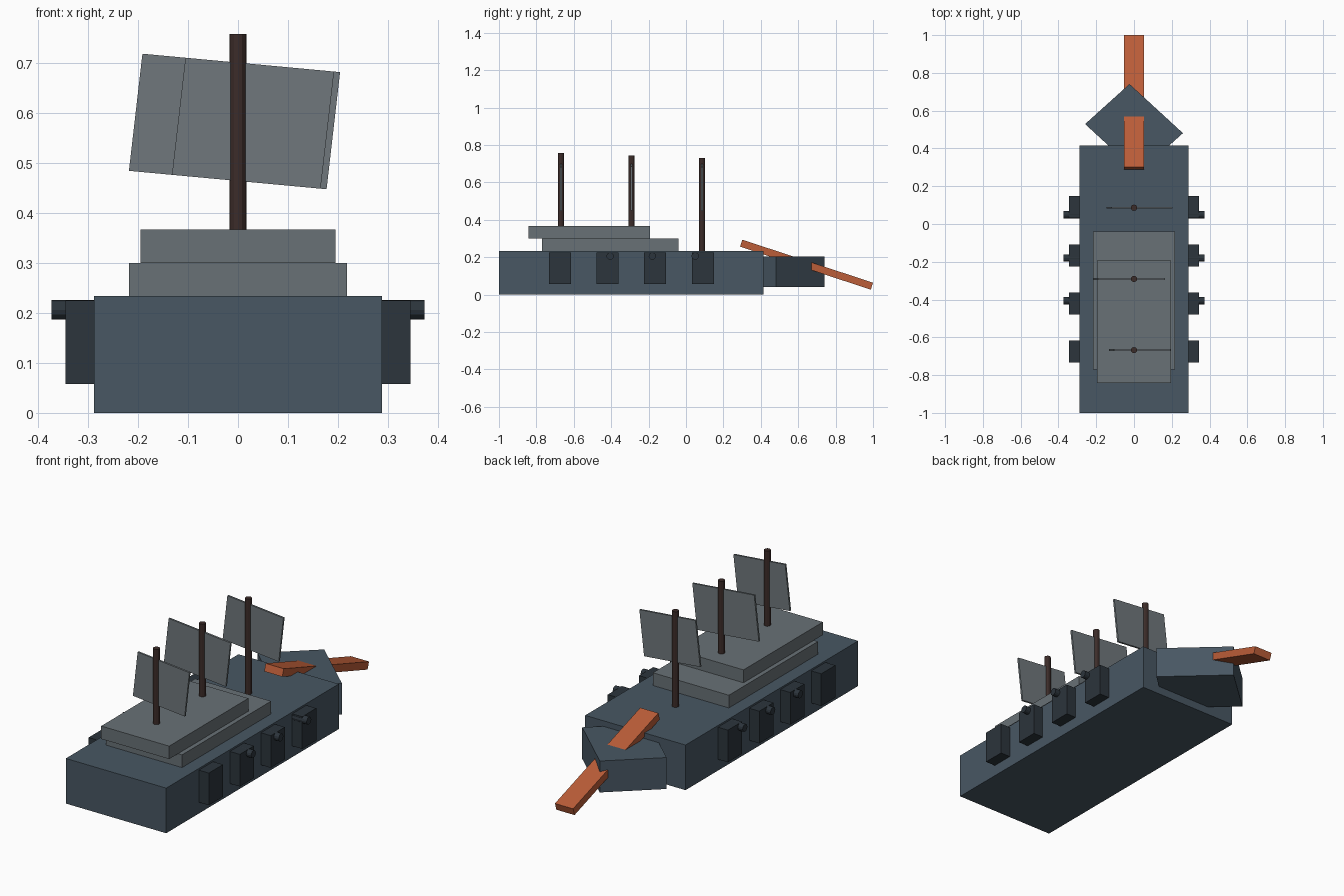
import bpy
import bmesh
import math
from mathutils import Matrix

if "Cube" in bpy.data.objects:
    bpy.data.objects.remove(bpy.data.objects["Cube"])


def material(name, rgb):
    m = bpy.data.materials.new(name)
    m.diffuse_color = (*rgb, 1)
    m.use_nodes = True
    m.node_tree.nodes["Principled BSDF"].inputs["Base Color"].default_value = m.diffuse_color
    return m


HULL = material("hull_slate", (0.065, 0.095, 0.125))
DECK = material("deck_grey", (0.14, 0.165, 0.18))
SAIL = material("sail_grey", (0.16, 0.185, 0.2))
DARK = material("gun_dark", (0.025, 0.035, 0.045))
WOOD = material("mast_brown", (0.045, 0.025, 0.022))
RUST = material("sprit_rust", (0.5, 0.11, 0.04))


def finish(name, bm, mat):
    bmesh.ops.recalc_face_normals(bm, faces=bm.faces)
    me = bpy.data.meshes.new(name)
    bm.to_mesh(me)
    bm.free()
    me.materials.append(mat)
    ob = bpy.data.objects.new(name, me)
    bpy.context.collection.objects.link(ob)
    return ob


def box(name, x, y, z, mat):
    """Box from (min, max) ranges."""
    bm = bmesh.new()
    size = [r[1] - r[0] for r in (x, y, z)]
    mid = [(r[0] + r[1]) / 2 for r in (x, y, z)]
    bmesh.ops.create_cube(bm, size=1, matrix=Matrix.Translation(mid) @ Matrix.Diagonal((*size, 1)))
    return finish(name, bm, mat)


def prism(name, points, offset, mat):
    """Flat outline pushed along an offset."""
    bm = bmesh.new()
    face = bm.faces.new([bm.verts.new(p) for p in points])
    new = bmesh.ops.extrude_face_region(bm, geom=[face], use_keep_orig=True)["geom"]
    bmesh.ops.translate(bm, vec=offset, verts=[g for g in new if isinstance(g, bmesh.types.BMVert)])
    return finish(name, bm, mat)


def rod(name, centre, length, radius, mat, turn=Matrix()):
    bm = bmesh.new()
    bmesh.ops.create_cone(bm, cap_ends=True, segments=12, radius1=radius, radius2=radius,
                          depth=length, matrix=Matrix.Translation(centre) @ turn)
    return finish(name, bm, mat)


# Hull and stacked decks
box("hull", (-0.288, 0.288), (-1, 0.415), (0, 0.234), HULL)
box("lower_deck", (-0.218, 0.218), (-0.77, -0.04), (0.22, 0.30), DECK)
box("upper_deck", (-0.195, 0.195), (-0.843, -0.193), (0.30, 0.367), DECK)

# Skewed bow block
prism("bow", [(-0.024, 0.741, 0.042), (-0.259, 0.529, 0.042),
              (0.024, 0.269, 0.042), (0.259, 0.481, 0.042)], (0, 0, 0.163), HULL)

# Sloping bowsprit
sprit = box("bowsprit", (-0.052, 0.052), (-0.368, 0.368), (-0.0195, 0.0195), RUST)
sprit.location = (0, 0.6445, 0.16)
sprit.rotation_euler.x = math.radians(-18.2)

# Side gun ports and barrels, both sides
for side, label in ((-1, "left"), (1, "right")):
    for y in (-0.674, -0.42, -0.166, 0.091):
        box(f"{label}_gun_port", sorted((side * 0.23, side * 0.345)),
            (y - 0.058, y + 0.058), (0.058, 0.225), DARK)
    for y in (-0.406, -0.18, 0.049):
        rod(f"{label}_gun_barrel", (side * 0.288, y, 0.206), 0.17, 0.0195, DARK,
            Matrix.Rotation(math.pi / 2, 4, 'Y'))

# Masts with tilted sails: y, mast foot, mast top, sail left and right at the top edge
for y, foot, top, left, right in ((-0.668, 0.34, 0.757, -0.105, 0.192),
                                  (-0.291, 0.34, 0.744, -0.191, 0.164),
                                  (0.086, 0.20, 0.73, -0.118, 0.204)):
    rod("mast", (0, y, (foot + top) / 2), top - foot, 0.0165, WOOD)
    z = 0.700 - 0.093 * (left + right) / 2
    rise = 0.093 * (right - left) / 2
    prism("sail", [(left, y - 0.005, z + rise), (right, y - 0.005, z - rise),
                   (right - 0.027, y - 0.005, z - rise - 0.234),
                   (left - 0.027, y - 0.005, z + rise - 0.234)], (0, 0.01, 0), SAIL)
